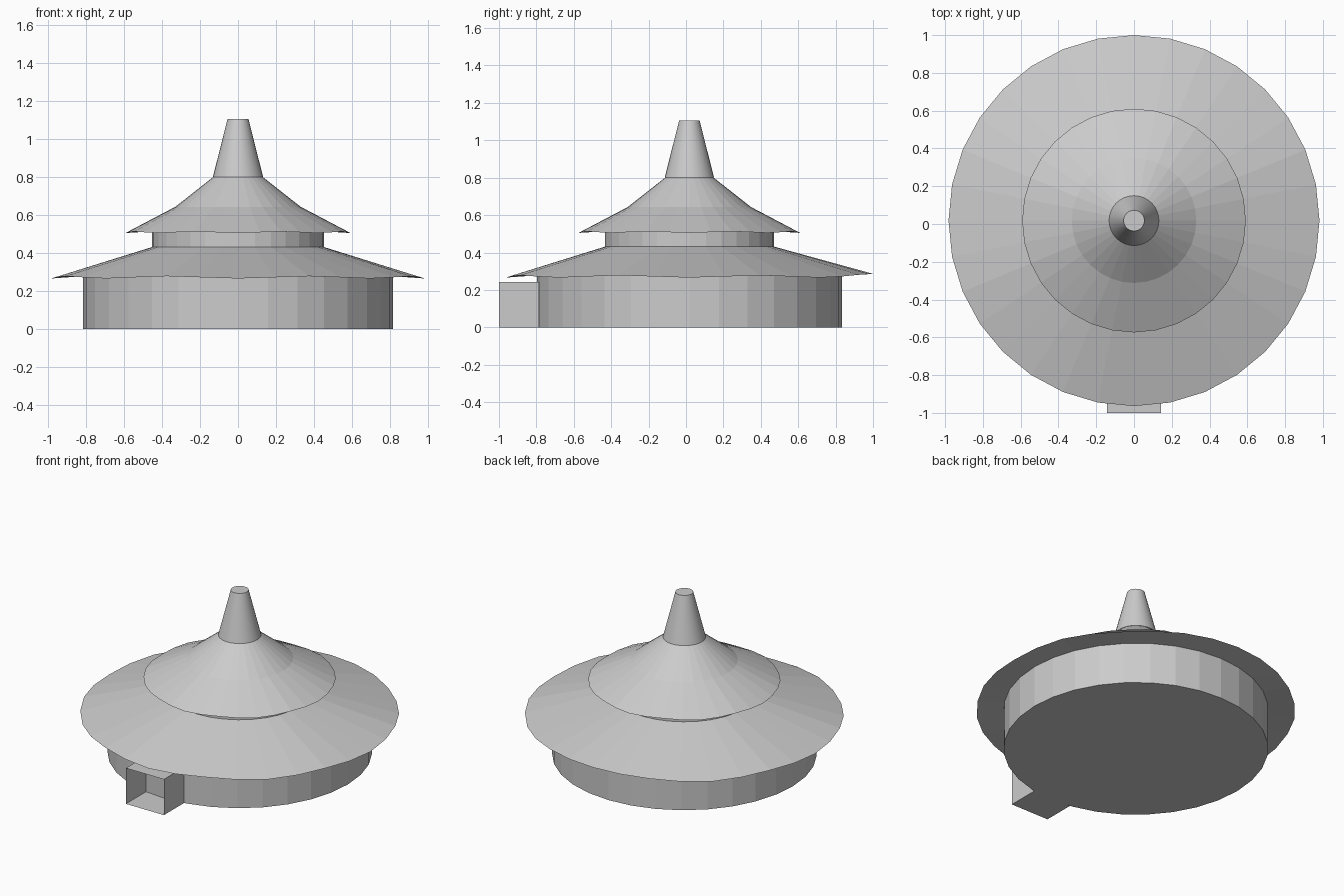
import bpy, bmesh, math

if "Cube" in bpy.data.objects:
    bpy.data.objects.remove(bpy.data.objects["Cube"])

SIDES = 32
CY = 0.018  # centre of the round body, behind the entrance

stone = bpy.data.materials.new("light grey")
stone.diffuse_color = (0.6, 0.6, 0.6, 1)
stone.use_nodes = True
stone.node_tree.nodes["Principled BSDF"].inputs["Base Color"].default_value = stone.diffuse_color


def finish(name, bm, recalc=True):
    if recalc:
        bmesh.ops.recalc_face_normals(bm, faces=bm.faces[:])
    mesh = bpy.data.meshes.new(name)
    bm.to_mesh(mesh)
    bm.free()
    mesh.materials.append(stone)
    obj = bpy.data.objects.new(name, mesh)
    bpy.context.collection.objects.link(obj)
    return obj


def turned(name, profile, rim=None, wave=0.0, back_lift=0.0):
    """Closed faceted lathe form; the ring numbered rim gets a wavy height."""
    bm = bmesh.new()
    rings = []
    for j, (r, z) in enumerate(profile):
        ring = []
        for i in range(SIDES):
            a = math.tau * i / SIDES
            dz = 0.0
            if j == rim:
                dz = -wave * math.cos(8 * a)
                dz += back_lift * max(0.0, math.sin(a)) ** 24
            ring.append(bm.verts.new((r * math.cos(a), CY + r * math.sin(a), z + dz)))
        rings.append(ring)
    for low, high in zip(rings, rings[1:]):
        for i in range(SIDES):
            k = (i + 1) % SIDES
            bm.faces.new((low[i], low[k], high[k], high[i]))
    bm.faces.new(rings[0][::-1])
    bm.faces.new(rings[-1])
    return finish(name, bm)


# Round walls of both storeys
turned("lower_wall", [(0.815, 0), (0.815, 0.285)])
turned("upper_wall", [(0.452, 0.42), (0.452, 0.52)])

# Two flared roofs with gently wavy eaves
turned("lower_roof", [(0.80, 0.28), (0.982, 0.272), (0.44, 0.435)],
       rim=1, wave=0.006, back_lift=0.02)
turned("upper_roof", [(0.44, 0.515), (0.592, 0.509), (0.33, 0.643), (0.13, 0.80)],
       rim=1, wave=0.004)

# Tapered finial
spire = turned("spire", [(0.132, 0.80), (0.055, 1.105)])
bpy.context.view_layer.objects.active = spire
spire.select_set(True)
bpy.ops.object.shade_smooth_by_angle(angle=math.radians(30))
spire.select_set(False)

# Entrance passage: a thin square tube, open at the front
bm = bmesh.new()
corners = [(-0.143, 0.0), (0.143, 0.0), (0.143, 0.243), (-0.143, 0.243)]
front = [bm.verts.new((x, -1.0, z)) for x, z in corners]
back = [bm.verts.new((x, -0.785, z)) for x, z in corners]
for i in range(4):
    k = (i + 1) % 4
    bm.faces.new((front[i], back[i], back[k], front[k])[::-1])
finish("entrance_passage", bm, recalc=False)
for poly in bpy.data.objects["entrance_passage"].data.polygons:
    # All passage faces point outwards
    side = poly.center.x * poly.normal.x + (poly.center.z - 0.12) * poly.normal.z
    if side < 0:
        poly.flip()
